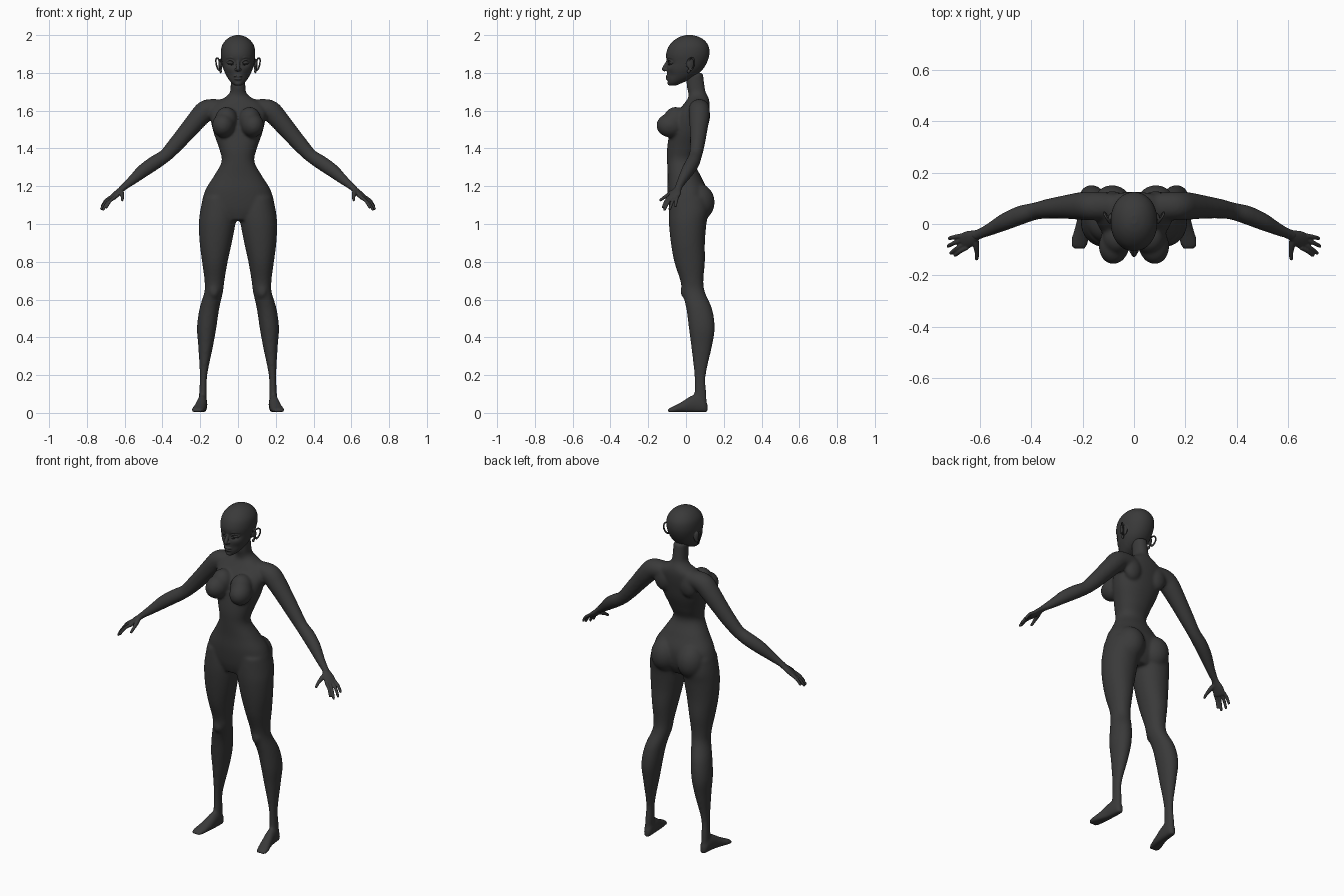
import bpy, bmesh, math
from mathutils import Vector, Matrix

skin = bpy.data.materials.new("charcoal grey")
skin.diffuse_color = (0.042, 0.042, 0.042, 1)


def spline(rows, steps=6):
    """Catmull-Rom interpolation through rows of numbers."""
    out = []
    for i in range(len(rows) - 1):
        a, b, c, d = (rows[max(i - 1, 0)], rows[i], rows[i + 1], rows[min(i + 2, len(rows) - 1)])
        for k in range(steps):
            t = k / steps
            out.append([q + 0.5 * t * (r - p + t * (2 * p - 5 * q + 4 * r - s + t * (3 * (q - r) + s - p)))
                        for p, q, r, s in zip(a, b, c, d)])
    return out + [list(rows[-1])]


def bridge(bm, rings):
    """Closed skin over a list of point rings."""
    vs = [[bm.verts.new(p) for p in ring] for ring in rings]
    n = len(vs[0])
    for a, b in zip(vs, vs[1:]):
        for i in range(n):
            j = (i + 1) % n
            bm.faces.new((a[i], a[j], b[j], b[i]))
    bm.faces.new(vs[0])
    bm.faces.new(vs[-1])
    return [v for ring in vs for v in ring]


def stack(bm, rows, n=40, power=0.9):
    """Horizontal sections: z, x low, x high, y front, y back."""
    def sq(v):
        return math.copysign(abs(v) ** power, v)
    rings = []
    for z, x0, x1, y0, y1 in spline(rows):
        rings.append([Vector(((x0 + x1) / 2 + (x1 - x0) / 2 * sq(math.cos(2 * math.pi * i / n)),
                              (y0 + y1) / 2 + (y1 - y0) / 2 * sq(math.sin(2 * math.pi * i / n)), z))
                      for i in range(n)])
    return bridge(bm, rings)


def tube(bm, rows, side=1, n=20, steps=6):
    """Tube along a path: x, y, z, half width, half thickness."""
    pts = spline(rows, steps)
    rings = []
    for k, (x, y, z, w, h) in enumerate(pts):
        t = (Vector(pts[min(k + 1, len(pts) - 1)][:3]) - Vector(pts[max(k - 1, 0)][:3])).normalized()
        u = t.cross(Vector((0, 0, 1))).normalized()
        v = u.cross(t)
        ring = [Vector((x, y, z)) + u * w * math.cos(2 * math.pi * i / n) + v * h * math.sin(2 * math.pi * i / n)
                for i in range(n)]
        rings.append([Vector((side * p.x, p.y, p.z)) for p in ring])
    bridge(bm, rings)


def ball(bm, c, r, turn=0.0, axis='Z'):
    m = Matrix.Translation(c) @ Matrix.Rotation(turn, 4, axis) @ Matrix.Diagonal((*r, 1))
    bmesh.ops.create_uvsphere(bm, u_segments=24, v_segments=16, radius=1, matrix=m)


def finish(bm, name, voxel, smooth):
    """Fuse the overlapping volumes into one smooth surface."""
    bmesh.ops.recalc_face_normals(bm, faces=bm.faces)
    me = bpy.data.meshes.new(name)
    bm.to_mesh(me)
    bm.free()
    me.materials.append(skin)
    ob = bpy.data.objects.new(name, me)
    bpy.context.collection.objects.link(ob)
    rm = ob.modifiers.new("fuse", 'REMESH')
    rm.mode = 'VOXEL'
    rm.voxel_size = voxel
    rm.use_smooth_shade = True
    sm = ob.modifiers.new("soften", 'SMOOTH')
    sm.factor = 0.5
    sm.iterations = smooth
    return ob


# ---- body: torso and neck
body = bmesh.new()
torso = [(1.02, .09, -.07, .08), (1.08, .185, -.088, .11), (1.17, .177, -.098, .115), (1.25, .13, -.097, .08),
         (1.33, .087, -.1, .045), (1.40, .1, -.1, .07), (1.48, .128, -.088, .1), (1.55, .145, -.07, .115),
         (1.60, .15, -.04, .123), (1.64, .125, -.008, .125), (1.67, .07, .012, .118), (1.695, .044, .012, .105),
         (1.73, .039, .004, .098), (1.80, .038, 0, .09)]
stack(body, [(z, -w, w, f, b) for z, w, f, b in torso])

leg = [(1.14, .03, .185, -.085, .11), (1.07, .01, .2, -.09, .12), (1.0, .014, .207, -.09, .108),
       (.9, .033, .203, -.08, .1), (.8, .055, .19, -.062, .1), (.7, .072, .177, -.03, .092),
       (.64, .08, .178, -.02, .1), (.55, .1, .204, .002, .138), (.45, .115, .217, .015, .152),
       (.35, .133, .21, .028, .137), (.2, .163, .202, .044, .105), (.1, .165, .206, .045, .108),
       (.04, .168, .208, .04, .112)]
arm = [(.06, .068, 1.61, .05, .045), (.12, .07, 1.612, .054, .05), (.17, .07, 1.6, .056, .056),
       (.21, .07, 1.56, .054, .053), (.27, .066, 1.49, .046, .047), (.33, .06, 1.42, .039, .042),
       (.385, .05, 1.362, .034, .036), (.44, .035, 1.325, .037, .038), (.5, .01, 1.283, .034, .036),
       (.56, -.02, 1.232, .025, .026), (.605, -.04, 1.195, .02, .018), (.625, -.05, 1.178, .02, .016)]
# foot sections from heel to toe: y, centre x, half width, top z
foot = [(.114, .186, .012, .045), (.1, .186, .022, .07), (.07, .188, .026, .09), (.03, .191, .028, .088),
        (-.02, .2, .032, .058), (-.06, .21, .035, .037), (-.085, .214, .032, .026), (-.097, .214, .022, .018)]
for s in (1, -1):
    rows = leg if s == 1 else [(z, -b, -a, f, k) for z, a, b, f, k in leg]
    stack(body, rows, power=0.95)
    tube(body, arm, s)
    rings = []
    for y, x, w, h in spline(foot, 4):
        rings.append([Vector((s * (x + w * math.cos(a)), y, max(0.004, h / 2 + h / 2 * 1.1 * math.sin(a))))
                      for a in [2 * math.pi * i / 24 for i in range(24)]])
    bridge(body, rings)
    # breast, buttock, kneecap, shoulder blade
    ball(body, (s * .077, -.082, 1.522), (.06, .075, .064), s * .15)
    ball(body, (s * .062, -.055, 1.55), (.06, .065, .07))
    ball(body, (s * .085, .062, 1.115), (.082, .09, .1))
    ball(body, (s * .128, .005, .645), (.032, .034, .045))
    ball(body, (s * .085, .09, 1.575), (.055, .038, .07))
finish(body, "body", 0.008, 7)

# ---- hands: flattened palm, four fingers, thumb
for s, name in ((1, "left_hand"), (-1, "right_hand")):
    hand = bmesh.new()
    tube(hand, [(.596, -.035, 1.203, .018, .016), (.615, -.044, 1.185, .021, .015),
                (.64, -.056, 1.162, .031, .015), (.664, -.069, 1.138, .033, .012),
                (.671, -.073, 1.131, .026, .007)], s)
    for base, tip in (((.65, -.091, 1.143), (.697, -.122, 1.088)), ((.659, -.077, 1.14), (.714, -.114, 1.076)),
                      ((.667, -.061, 1.14), (.724, -.086, 1.08)), ((.673, -.046, 1.143), (.72, -.056, 1.094))):
        b, t = Vector(base), Vector(tip)
        mid = (b + t) / 2 + Vector((.004, 0, .005))
        end = t + (t - mid).normalized() * .004
        tube(hand, [(*b, .0095, .0095), (*mid, .0085, .0085), (*t, .007, .007), (*end, .002, .002)], s, 12, 4)
    tube(hand, [(.622, -.05, 1.178, .014, .014), (.616, -.08, 1.162, .013, .013), (.612, -.112, 1.143, .009, .009),
                (.613, -.136, 1.126, .007, .007), (.613, -.141, 1.122, .002, .002)], s, 12, 4)
    finish(hand, name, 0.0035, 2)

# ---- head: skull and jaw, with eye sockets pressed in
head = bmesh.new()
skull = [(1.732, .014, -.085, -.055), (1.745, .032, -.094, -.025), (1.765, .049, -.098, .02),
         (1.79, .064, -.1, .06), (1.82, .077, -.102, .09), (1.86, .086, -.103, .113), (1.9, .091, -.105, .124),
         (1.94, .086, -.092, .12), (1.97, .068, -.066, .1), (1.99, .042, -.034, .07), (2.0, .012, 0, .034)]
for v in stack(head, [(z, -w, w, f, b) for z, w, f, b in skull], 72, 0.95):
    if v.co.y < 0:
        dx, dz = (abs(v.co.x) - .038) / .024, (v.co.z - 1.853) / .016
        v.co.y += .016 * math.exp(-dx * dx - dz * dz)
        dx, dz = (abs(v.co.x) - .045) / .02, (v.co.z - 1.79) / .02
        v.co.y += .005 * math.exp(-dx * dx - dz * dz)

# nose and lips
tube(head, [(0, -.09, 1.872, .009, .008), (0, -.102, 1.85, .009, .009), (0, -.112, 1.832, .011, .01),
            (0, -.118, 1.82, .011, .009), (0, -.108, 1.811, .008, .006)], 1, 16)
ball(head, (0, -.119, 1.82), (.009, .01, .008))
ball(head, (0, -.096, 1.7815), (.024, .0125, .006))
ball(head, (0, -.095, 1.768), (.021, .0125, .007))
ball(head, (0, -.082, 1.745), (.02, .016, .013))
for s in (1, -1):
    # nostril, eyelids and brow
    ball(head, (s * .01, -.106, 1.817), (.008, .01, .007))
    for top in (1, -1):
        tube(head, [(.017, -.091, 1.85, .003, .003), (.028, -.094, 1.854 + top * .008, .004, .003),
                    (.043, -.088, 1.857 + top * .009, .004, .003), (.061, -.069, 1.859, .003, .003)], s, 10)
    tube(head, [(.012, -.096, 1.872, .004, .004), (.035, -.093, 1.882, .006, .005),
                (.062, -.072, 1.879, .004, .004)], s, 12)
    # ear: backing shell, raised rim and lobe
    ball(head, (s * .093, .026, 1.843), (.008, .02, .032), s * .45)
    rim = []
    for k in range(13):
        a = math.radians(-70 + k * 23)
        y = .024 + .02 * math.cos(a) + .006 * math.sin(a)
        rim.append((.094 + .55 * (y - .006) + .004 * math.sin(a), y, 1.845 + .034 * math.sin(a), .005, .005))
    tube(head, rim, s, 10, 3)
    ball(head, (s * .092, .014, 1.808), (.007, .009, .011))
finish(head, "head", 0.0032, 3)

# ---- eyeballs
for s, name in ((1, "left_eye"), (-1, "right_eye")):
    eye = bmesh.new()
    ball(eye, (s * .038, -.07, 1.855), (.021, .02, .013), s * .35)
    finish(eye, name, 0.002, 1)
